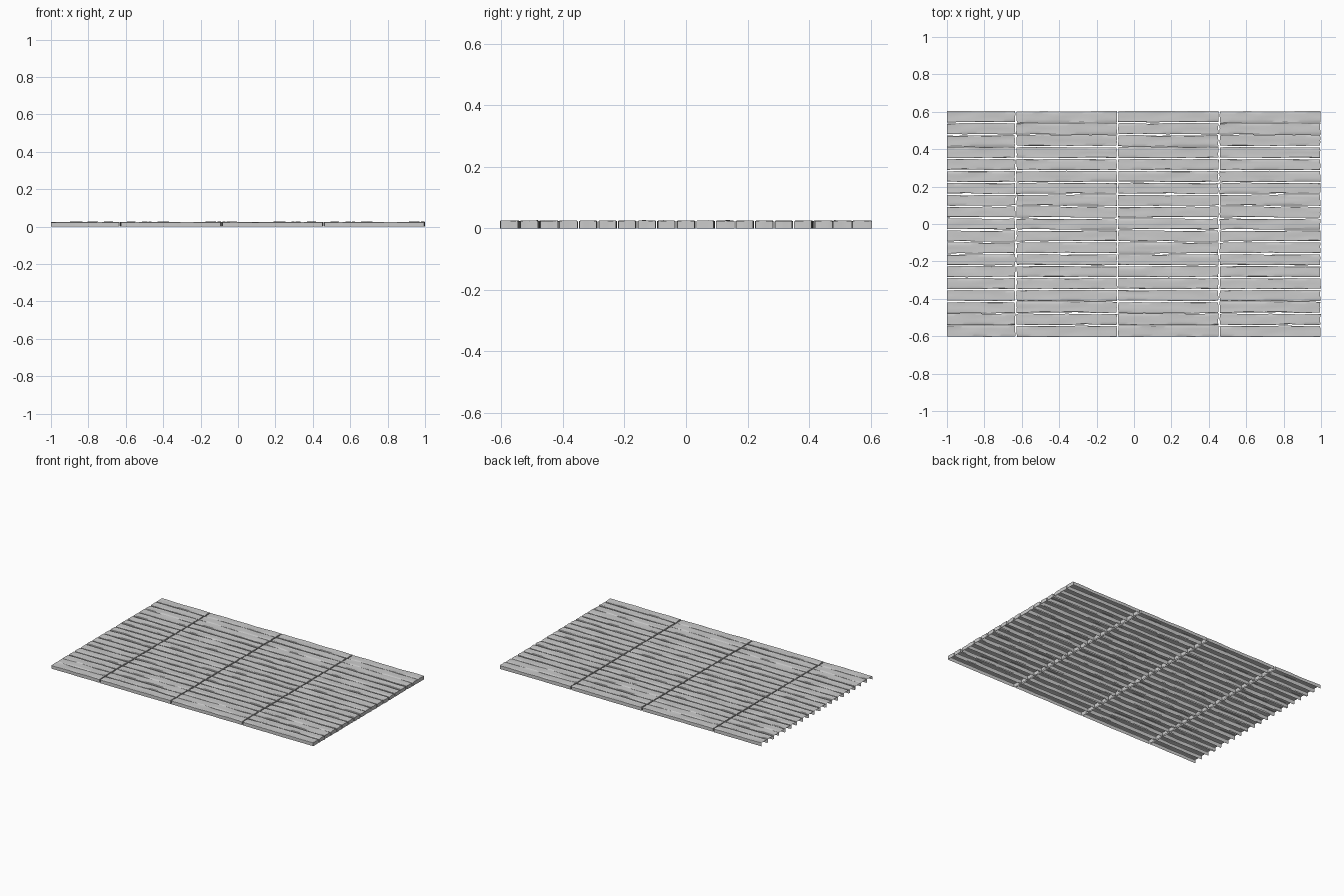
import bpy, bmesh, math
from mathutils import Vector, noise

if "Cube" in bpy.data.objects:
    bpy.data.objects.remove(bpy.data.objects["Cube"])

ROWS, HALF_W, TOP = 19, 0.605, 0.0245
PITCH = 2 * HALF_W / ROWS
NX = 20
TIGHT = {1, 2, 16}          # seams (counted from -y) that almost close up


def wave(t, seed, freq=9.0):
    return noise.noise(Vector((t * freq, seed * 7.31, 3.7)))


def add_board(bm, x0, x1, row, length, open_left, flip):
    """Worn board: bumpy top with wavy side skirts, hollow and open underneath."""
    lo_gap = 0.0012 if row in TIGHT else 0.0036
    hi_gap = 0.0012 if row + 1 in TIGHT else 0.0036
    y0 = -HALF_W + row * PITCH + (lo_gap if row else 0.002)
    y1 = -HALF_W + (row + 1) * PITCH - (hi_gap if row < ROWS - 1 else 0.002)
    across = (0, 0.06, 0.28, 0.5, 0.72, 0.94, 1)
    ny = len(across)
    grid = []
    for i in range(NX + 1):
        x = x0 + (x1 - x0) * i / NX
        u = x - x1 + length                      # local coordinate along a full board
        if flip:
            u = length - u
        ya = y0 + 0.0035 * wave(u, row + 1)
        yb = y1 + 0.0035 * wave(u, row + 41)
        col = []
        for j, v in enumerate(across):
            y = ya + (yb - ya) * v
            px = x
            if i == NX or (i == 0 and not open_left):
                px += 0.004 * wave(v, row + 81 + i, 2.5)
            z = TOP + 0.0025 * noise.noise(Vector((u * 8, v * 2.2, row * 5.3)))
            if j in (0, ny - 1):
                z -= 0.0022                      # softened long edge
            if flip:
                y = -y
            col.append(bm.verts.new((px, y, z)))
        if flip:
            col.reverse()
        grid.append(col)
    for i in range(NX):
        for j in range(ny - 1):
            bm.faces.new((grid[i][j], grid[i + 1][j], grid[i + 1][j + 1], grid[i][j + 1]))

    # Skirt path runs counter-clockwise; the sawn end of the first column stays open
    path = [g[0] for g in grid] + grid[-1][1:] + [g[-1] for g in grid[-2::-1]]
    if not open_left:
        path += grid[0][-2::-1]
    feet = [bm.verts.new((v.co.x, v.co.y, 0)) for v in path[:-1]]
    feet.append(bm.verts.new((path[-1].co.x, path[-1].co.y, 0)) if open_left else feet[0])
    for k in range(len(path) - 1):
        bm.faces.new((feet[k], feet[k + 1], path[k + 1], path[k]))


# Four columns of boards, alternate columns turned half way round
BREAKS = (-1.0, -0.632, -0.088, 0.455, 1.0)
for c in range(4):
    bm = bmesh.new()
    first = c == 0
    x0 = BREAKS[c] + (0 if first else 0.004)
    x1 = BREAKS[c + 1] - 0.004
    for row in range(ROWS):
        add_board(bm, x0, x1, row, 0.537, first, c % 2 == 1)
    mesh = bpy.data.meshes.new(f"floor_boards_{c + 1}")
    bm.to_mesh(mesh)
    bm.free()
    ob = bpy.data.objects.new(f"floor_boards_{c + 1}", mesh)
    bpy.context.collection.objects.link(ob)
    bpy.context.view_layer.objects.active = ob
    ob.select_set(True)
    bpy.ops.object.shade_smooth_by_angle(angle=math.radians(30))
    ob.select_set(False)
